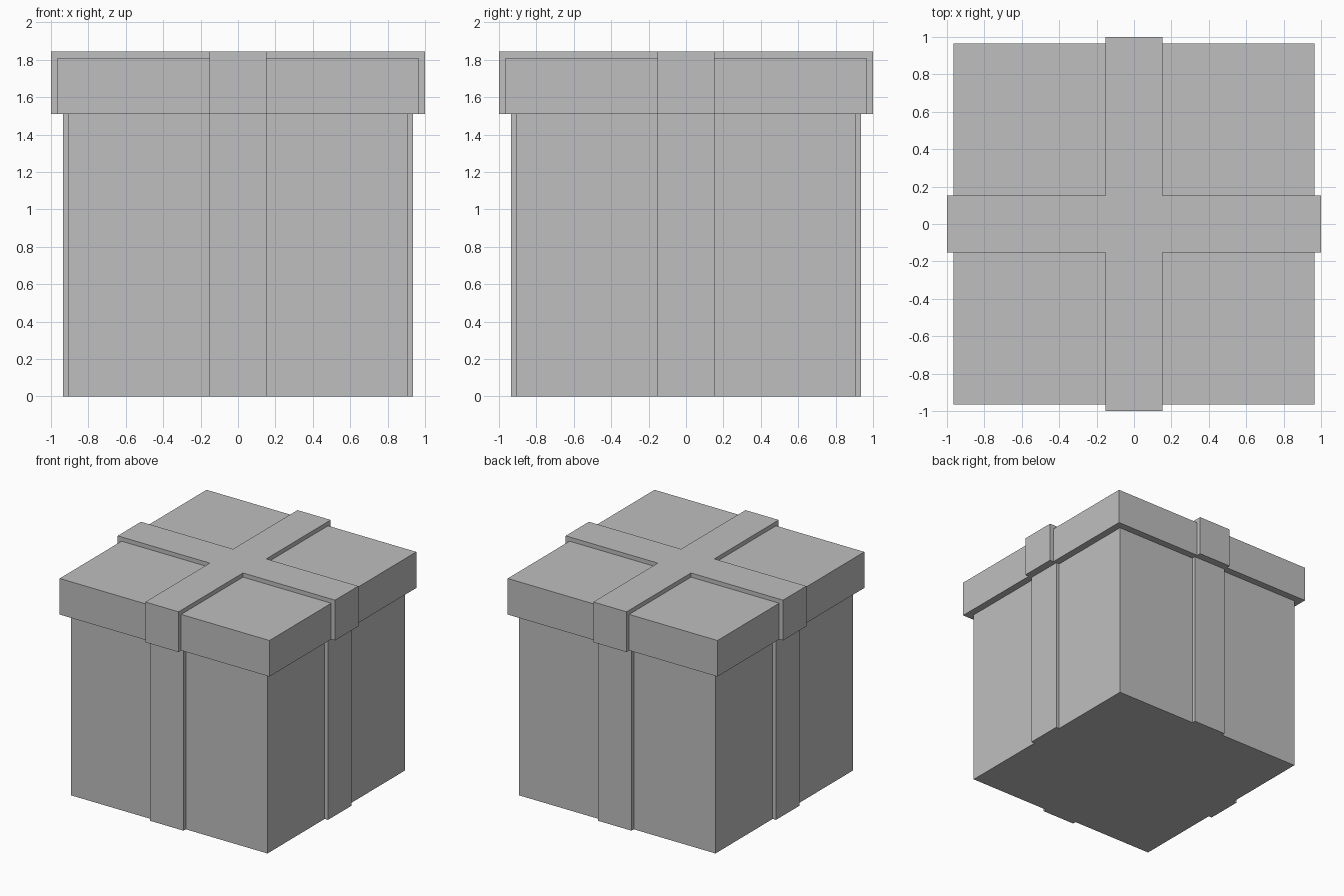
import bpy, bmesh
from mathutils import Matrix, Vector

cube = bpy.data.objects.get("Cube")
if cube:
    bpy.data.objects.remove(cube, do_unlink=True)

GREY = (0.52, 0.52, 0.52, 1.0)
mat = bpy.data.materials.new("plain grey")
mat.use_nodes = True
mat.diffuse_color = GREY
mat.node_tree.nodes["Principled BSDF"].inputs["Base Color"].default_value = GREY

BODY, LID = 0.905, 0.965        # half widths of the box and its lid
RIM, LID_TOP = 1.51, 1.81       # heights of the lid's lower edge and top
BAND = 0.153                    # half width of the ribbon
BODY_BAND, LID_BAND = 0.03, 0.035  # ribbon thicknesses


def finish(name, bm):
    bmesh.ops.recalc_face_normals(bm, faces=bm.faces)
    mesh = bpy.data.meshes.new(name)
    bm.to_mesh(mesh)
    bm.free()
    mesh.materials.append(mat)
    obj = bpy.data.objects.new(name, mesh)
    bpy.context.collection.objects.link(obj)
    return obj


def box(name, low, high, turn=0):
    low, high = Vector(low), Vector(high)
    bm = bmesh.new()
    bmesh.ops.create_cube(bm, size=1, matrix=Matrix.Translation((low + high) / 2)
                          @ Matrix.Diagonal((*(high - low), 1)))
    bmesh.ops.rotate(bm, verts=bm.verts, matrix=Matrix.Rotation(turn, 3, "Z"))
    return finish(name, bm)


# Box and lid
box("box_body", (-BODY, -BODY, 0), (BODY, BODY, RIM))
box("lid", (-LID, -LID, RIM), (LID, LID, LID_TOP))

# Upright ribbon on each side of the box
for i, side in enumerate(("front", "left", "back", "right")):
    box("body_ribbon_" + side, (-BAND, -BODY - BODY_BAND, 0),
        (BAND, -BODY, RIM), i * 1.57079633)

# Crossed ribbon on the lid: a flat cross whose four arms fold down the sides
bm = bmesh.new()
top = LID_TOP + LID_BAND
bmesh.ops.create_grid(bm, x_segments=1, y_segments=1, size=BAND,
                      matrix=Matrix.Translation((0, 0, top)))
for edge in list(bm.edges):
    middle = (edge.verts[0].co + edge.verts[1].co) / 2
    outward = Vector((middle.x, middle.y, 0)).normalized()
    for step in (outward * (LID + LID_BAND - BAND), Vector((0, 0, RIM - top))):
        new = bmesh.ops.extrude_edge_only(bm, edges=[edge])["geom"]
        verts = [g for g in new if isinstance(g, bmesh.types.BMVert)]
        edge = next(g for g in new if isinstance(g, bmesh.types.BMEdge)
                    and all(v in verts for v in g.verts))
        bmesh.ops.translate(bm, verts=verts, vec=step)
bmesh.ops.recalc_face_normals(bm, faces=bm.faces)
if next(f for f in bm.faces if abs(f.normal.z) > 0.9).normal.z < 0:
    bmesh.ops.reverse_faces(bm, faces=bm.faces)
bmesh.ops.solidify(bm, geom=bm.faces[:], thickness=LID_BAND)
bmesh.ops.dissolve_limit(bm, angle_limit=0.01, verts=bm.verts, edges=bm.edges)
finish("lid_ribbon", bm)
